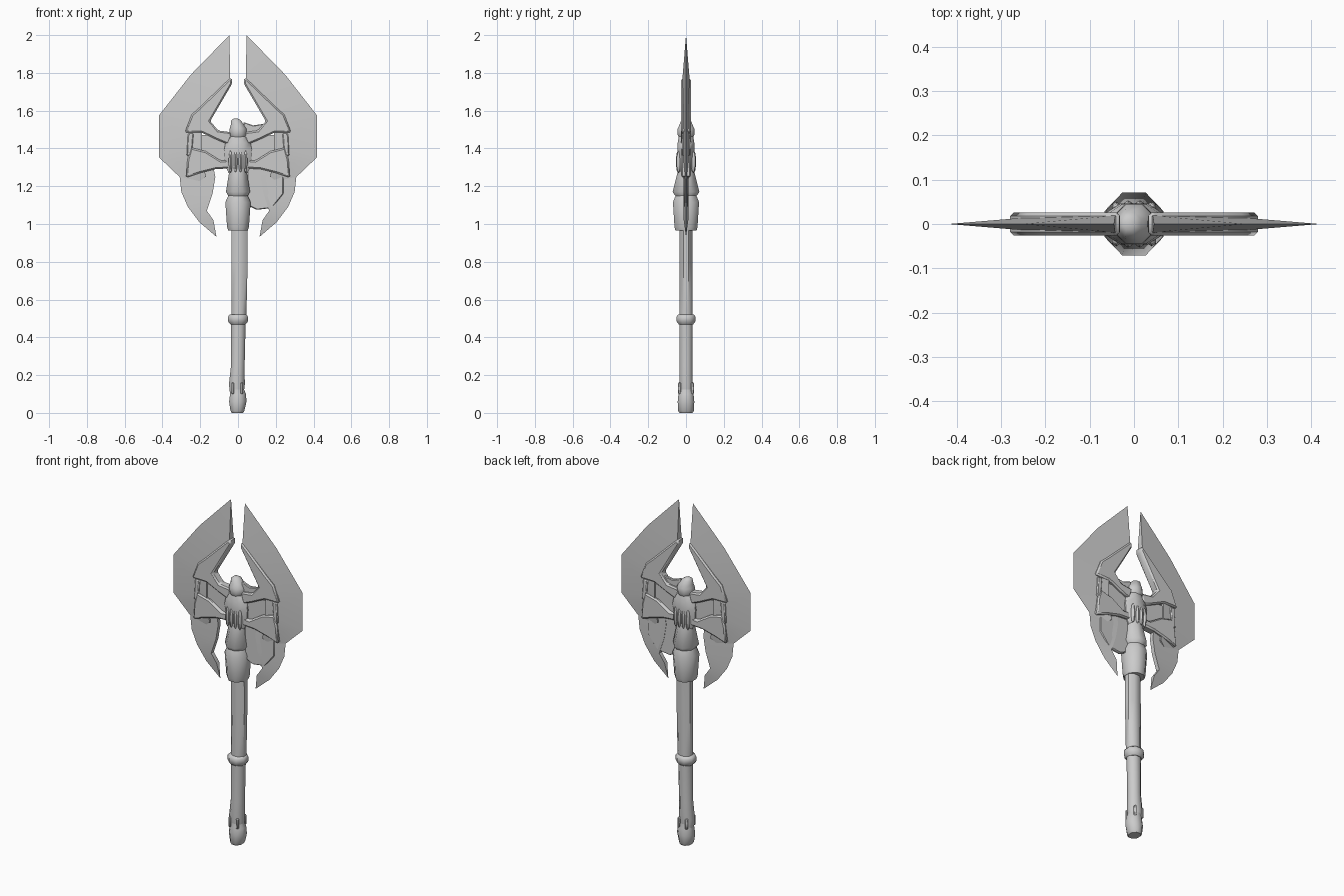
import bpy, bmesh, math
from mathutils import Vector

if "Cube" in bpy.data.objects:
    bpy.data.objects.remove(bpy.data.objects["Cube"])


def finish(bm, name, mirror=False, bevel=0, angle=40):
    bmesh.ops.recalc_face_normals(bm, faces=bm.faces[:])
    me = bpy.data.meshes.new(name)
    bm.to_mesh(me)
    bm.free()
    ob = bpy.data.objects.new(name, me)
    bpy.context.collection.objects.link(ob)
    bpy.ops.object.select_all(action='DESELECT')
    ob.select_set(True)
    bpy.context.view_layer.objects.active = ob
    bpy.ops.object.shade_smooth_by_angle(angle=math.radians(angle))
    if bevel:
        b = ob.modifiers.new("bevel", 'BEVEL')
        b.width, b.segments = bevel, 1
    if mirror:
        m = ob.modifiers.new("mirror", 'MIRROR')
        m.use_axis[0] = True
        m.use_mirror_merge = False
    return ob


def column(name, rings, sides=8, angle=50):
    """Loft of polygon rings: (z, half width x, half width y, centre x)."""
    bm = bmesh.new()
    k = 1 / math.cos(math.pi / sides)
    loops = []
    for z, rx, ry, cx in rings:
        loops.append([bm.verts.new((cx + rx * k * math.cos((i + .5) * math.tau / sides),
                                    ry * k * math.sin((i + .5) * math.tau / sides), z))
                      for i in range(sides)])
    for a, b in zip(loops, loops[1:]):
        for i in range(sides):
            j = (i + 1) % sides
            bm.faces.new((a[i], a[j], b[j], b[i]))
    bm.faces.new(loops[0])
    bm.faces.new(loops[-1])
    return finish(bm, name, angle=angle)


def plate(name, outline, t, bevel=0.008, mirror=True):
    """Flat outline in x-z, extruded to +-t in y, with chamfered rims."""
    bm = bmesh.new()
    f = bm.faces.new([bm.verts.new((x, -t, z)) for x, z in outline])
    ext = bmesh.ops.extrude_face_region(bm, geom=[f])
    vs = [v for v in ext['geom'] if isinstance(v, bmesh.types.BMVert)]
    bmesh.ops.translate(bm, verts=vs, vec=Vector((0, 2 * t, 0)))
    return finish(bm, name, mirror, bevel)


def wedge(name, tip, edge, spine, t):
    """Blade with sharp outer edge (y = 0) and a spine of half thickness t."""
    bm = bmesh.new()
    p = bm.verts.new((tip[0], 0, tip[1]))
    e = [bm.verts.new((x, 0, z)) for x, z in edge]
    a = [bm.verts.new((x, -t, z)) for x, z in spine]
    b = [bm.verts.new((x, t, z)) for x, z in spine]
    for i in range(len(e) - 1):
        bm.faces.new((e[i], e[i + 1], a[i + 1], a[i]))
        bm.faces.new((e[i], e[i + 1], b[i + 1], b[i]))
        bm.faces.new((a[i], a[i + 1], b[i + 1], b[i]))
    bm.faces.new((p, e[0], a[0]))
    bm.faces.new((p, e[0], b[0]))
    bm.faces.new((p, a[0], b[0]))
    bm.faces.new((e[-1], a[-1], b[-1]))
    return finish(bm, name, mirror=True, angle=30)


# Handle, grip ring and pommel
column("handle", [(.10, .036, .034, -.006), (.15, .042, .036, -.006), (.25, .036, .034, -.001),
                  (.46, .038, .035, .002), (.54, .040, .035, .005), (.80, .043, .034, .008),
                  (1.0, .042, .034, .008)])
column("grip_ring", [(.468, .04, .038, 0), (.485, .053, .05, 0), (.51, .053, .05, 0),
                     (.522, .042, .04, 0)])
column("pommel", [(0, .03, .035, -.003), (.012, .037, .042, -.003), (.06, .046, .044, -.001),
                  (.10, .042, .04, 0), (.13, .033, .034, -.003), (.15, .034, .034, -.005)])
for x in (-.028, .02):
    for s in (-1, 1):
        bm = bmesh.new()
        bmesh.ops.create_cube(bm, size=1)
        bmesh.ops.scale(bm, verts=bm.verts[:], vec=(.014, .016, .06))
        bmesh.ops.translate(bm, verts=bm.verts[:], vec=(x, s * .034, .13))
        finish(bm, "pommel_prong", bevel=.004)

# Socket, skirt, head block and finial
column("socket", [(.965, .052, .056, 0), (.985, .058, .061, 0), (1.115, .067, .069, 0),
                  (1.165, .045, .05, 0)])
column("skirt", [(1.14, .045, .05, 0), (1.17, .064, .071, 0), (1.28, .046, .043, 0),
                 (1.30, .045, .042, 0)])
column("head_block", [(1.27, .05, .036, 0), (1.31, .068, .044, 0), (1.39, .074, .046, 0),
                      (1.43, .066, .044, 0), (1.465, .042, .038, 0)])
column("finial", [(1.455, .036, .036, 0), (1.475, .046, .046, 0), (1.505, .044, .044, 0),
                  (1.525, .034, .035, -.004), (1.548, .026, .026, -.01),
                  (1.558, .012, .012, -.012)])

# Claws gripping the head block on both faces
for s in (-1, 1):
    for x in (-.04, -.013, .013, .04):
        bm = bmesh.new()
        bmesh.ops.create_uvsphere(bm, u_segments=6, v_segments=5, radius=1)
        bmesh.ops.scale(bm, verts=bm.verts[:], vec=(.011, .012, .06))
        bmesh.ops.translate(bm, verts=bm.verts[:], vec=(x, s * (.043 - abs(x) * .1), 1.33))
        finish(bm, "claw", angle=60)

# Main blades with sharp outer edges
wedge("blade", (.045, 2.0),
      [(.25, 1.79), (.418, 1.575), (.418, 1.353), (.31, 1.25), (.22, 1.215)],
      [(.042, 1.77), (.19, 1.55), (.19, 1.40), (.18, 1.30), (.17, 1.25)], .019)

# Lower hooked horns
wedge("lower_horn", (.114, .932),
      [(.205, 1.01), (.265, 1.09), (.30, 1.17), (.31, 1.26), (.26, 1.32)],
      [(.130, 1.02), (.165, 1.07), (.135, 1.16), (.12, 1.25), (.13, 1.30)], .012)

# Raised trims over the blades
plate("upper_trim", [(.034, 1.775), (.05, 1.765), (.20, 1.62), (.245, 1.58), (.282, 1.485),
                     (.19, 1.483), (.11, 1.445), (.05, 1.42), (.03, 1.485), (.105, 1.495),
                     (.147, 1.545), (.03, 1.745)], .026)
plate("lower_trim", [(.04, 1.34), (.09, 1.335), (.17, 1.385), (.25, 1.405), (.268, 1.34),
                     (.275, 1.245), (.20, 1.27), (.12, 1.29), (.04, 1.295)], .026)
plate("side_trim", [(.235, 1.48), (.265, 1.48), (.272, 1.36), (.245, 1.36)], .022, .005)

# Thin webs between trims and head
plate("centre_web", [(.03, 1.31), (.22, 1.31), (.24, 1.47), (.03, 1.47)], .01, 0)
plate("lower_web", [(.05, 1.30), (.05, 1.10), (.10, 1.075), (.18, 1.085), (.24, 1.16),
                    (.24, 1.30)], .01, .004, mirror=False)
plate("upper_web", [(.03, 1.48), (.03, 1.54), (.08, 1.522), (.147, 1.532), (.15, 1.48)],
      .01, .004, mirror=False)
